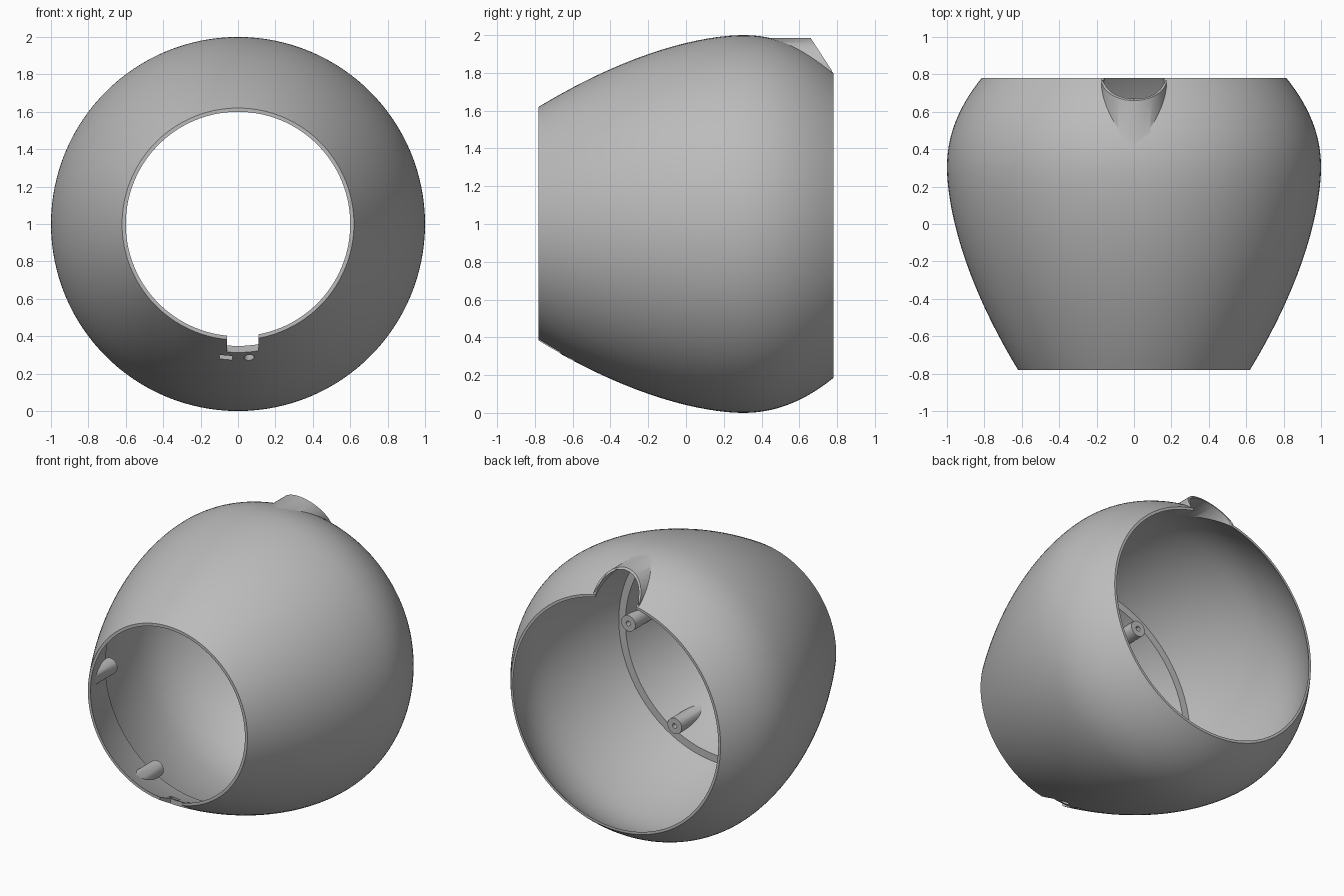
import bpy, bmesh, math
from mathutils import Matrix, Vector

if "Cube" in bpy.data.objects:
    bpy.data.objects.remove(bpy.data.objects["Cube"], do_unlink=True)

FRONT, BACK, WIDEST, STEP = -0.78, 0.78, 0.30, -0.40
SEGMENTS = 128

grey = bpy.data.materials.new("plain_grey")
grey.use_nodes = True
grey.diffuse_color = (0.5, 0.5, 0.5, 1)
grey.node_tree.nodes["Principled BSDF"].inputs["Base Color"].default_value = (0.5, 0.5, 0.5, 1)


def finish(name, bm):
    bmesh.ops.recalc_face_normals(bm, faces=bm.faces)
    mesh = bpy.data.meshes.new(name)
    bm.to_mesh(mesh)
    bm.free()
    mesh.materials.append(grey)
    obj = bpy.data.objects.new(name, mesh)
    bpy.context.collection.objects.link(obj)
    return obj


def lathe(name, profile):
    """Closed solid turned about the front-to-back axis at z = 1."""
    bm = bmesh.new()
    rings = []
    for y, r in profile:
        angles = [math.tau * i / SEGMENTS for i in range(SEGMENTS)]
        rings.append([bm.verts.new((r * math.cos(a), y, 1 + r * math.sin(a))) for a in angles])
    for a, b in zip(rings, rings[1:]):
        for i in range(SEGMENTS):
            j = (i + 1) % SEGMENTS
            bm.faces.new((a[i], a[j], b[j], b[i]))
    bm.faces.new(rings[0])
    bm.faces.new(rings[-1])
    return finish(name, bm)


def rod(name, x, z, radius, y0, y1, segments=32):
    """Cylinder running front to back."""
    bm = bmesh.new()
    place = Matrix.Translation((x, (y0 + y1) / 2, z)) @ Matrix.Rotation(math.pi / 2, 4, 'X')
    bmesh.ops.create_cone(bm, cap_ends=True, segments=segments, radius1=radius,
                          radius2=radius, depth=y1 - y0, matrix=place)
    return finish(name, bm)


def box(name, low, high):
    bm = bmesh.new()
    low, high = Vector(low), Vector(high)
    place = Matrix.Translation((low + high) / 2) @ Matrix.Diagonal((*(high - low), 1))
    bmesh.ops.create_cube(bm, size=1, matrix=place)
    return finish(name, bm)


def combine(target, tool, operation):
    mod = target.modifiers.new("combine", 'BOOLEAN')
    mod.object, mod.operation, mod.solver = tool, operation, 'EXACT'
    bpy.context.view_layer.objects.active = target
    bpy.ops.object.modifier_apply(modifier=mod.name)
    bpy.data.objects.remove(tool, do_unlink=True)


def outer_radius(y):
    if y < WIDEST:
        return 1 - 0.38 * ((WIDEST - y) / (WIDEST - FRONT)) ** 1.72
    return 1 - 0.185 * ((y - WIDEST) / (BACK - WIDEST)) ** 2.1


def samples(y0, y1, n):
    return [y0 + (y1 - y0) * i / n for i in range(n + 1)]


# Outer body
shell = lathe("round_shell", [(y, outer_radius(y)) for y in samples(FRONT, BACK, 48)])

# Hood at the top of the back edge, with its mouth cut on a slant
HOOD_Z, HOOD_R = 1.81, 0.175
hood = rod("hood", 0, HOOD_Z, HOOD_R, 0.35, 0.775, 64)
for v in hood.data.vertices:
    if v.co.y > 0.5:
        v.co.y = min(0.775, 0.66 + (1.985 - v.co.z) * 0.65)
combine(shell, hood, 'UNION')

# Hollow inside: thicker front wall that ends in a ledge
front_wall = [(y, outer_radius(y) - 0.02 - 0.13 * (y - FRONT)) for y in samples(FRONT, STEP, 12)]
back_wall = [(y, outer_radius(y) - 0.018) for y in samples(STEP, BACK, 36)]
ends = [(FRONT - 0.03, front_wall[0][1])], [(BACK + 0.03, back_wall[-1][1])]
hollow = lathe("hollow", ends[0] + front_wall + back_wall + ends[1])

# Six screw posts left standing on the inner wall
posts = [(0.72 * math.cos(k * math.pi / 3), 1 + 0.72 * math.sin(k * math.pi / 3)) for k in range(6)]
for x, z in posts:
    combine(hollow, rod("post", x, z, 0.055, -0.9, STEP + 0.012), 'DIFFERENCE')
combine(shell, hollow, 'DIFFERENCE')
for x, z in posts:
    combine(shell, rod("screw_hole", x, z, 0.017, -0.52, STEP + 0.05, 16), 'DIFFERENCE')

# Bore of the hood
combine(shell, rod("hood_bore", 0, HOOD_Z, HOOD_R - 0.015, 0.33, 0.95, 64), 'DIFFERENCE')

# Notch in the lower front edge, with a slot and a round hole behind it
combine(shell, box("notch", (-0.06, -0.9, 0.15), (0.11, -0.665, 0.5)), 'DIFFERENCE')
combine(shell, box("slot", (-0.1, -0.63, 0.1), (-0.03, -0.59, 0.5)), 'DIFFERENCE')
bm = bmesh.new()
bmesh.ops.create_cone(bm, cap_ends=True, segments=24, radius1=0.027, radius2=0.027,
                      depth=0.4, matrix=Matrix.Translation((0.06, -0.61, 0.3)))
combine(shell, finish("round_hole", bm), 'DIFFERENCE')

# Smooth shading with crisp edges
bpy.ops.object.select_all(action='DESELECT')
shell.select_set(True)
bpy.context.view_layer.objects.active = shell
bpy.ops.object.shade_smooth_by_angle(angle=math.radians(30))
